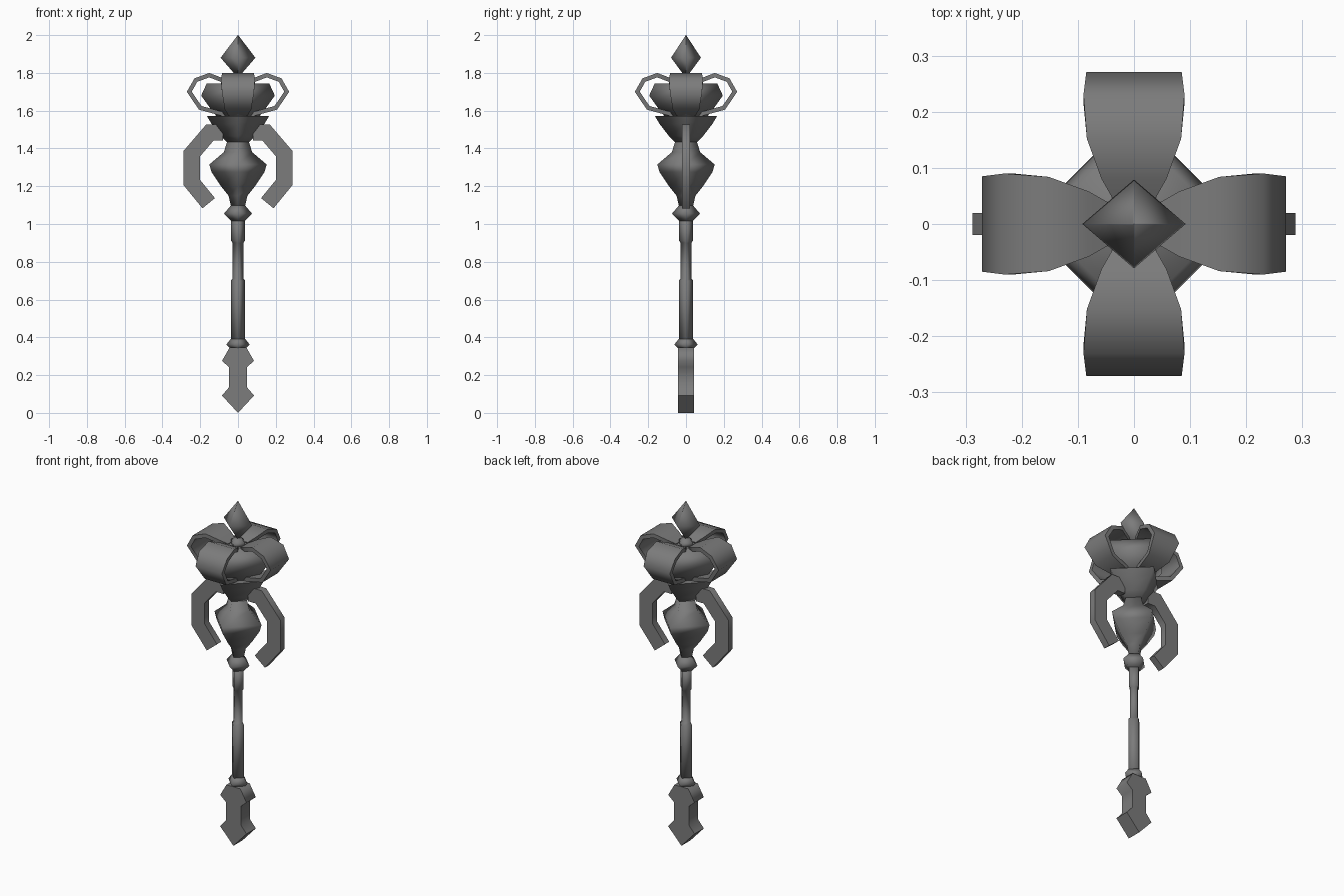
import bpy, bmesh, math
from mathutils import Vector, Matrix

if "Cube" in bpy.data.objects:
    bpy.data.objects.remove(bpy.data.objects["Cube"])

metal = bpy.data.materials.new("grey metal")
metal.diffuse_color = (0.2, 0.2, 0.2, 1)
metal.use_nodes = True
metal.node_tree.nodes["Principled BSDF"].inputs["Base Color"].default_value = metal.diffuse_color


def finish(name, bm, angle=95):
    bmesh.ops.remove_doubles(bm, verts=bm.verts, dist=1e-5)
    bmesh.ops.recalc_face_normals(bm, faces=bm.faces)
    mesh = bpy.data.meshes.new(name)
    bm.to_mesh(mesh)
    bm.free()
    mesh.materials.append(metal)
    ob = bpy.data.objects.new(name, mesh)
    bpy.context.collection.objects.link(ob)
    bpy.ops.object.select_all(action='DESELECT')
    ob.select_set(True)
    bpy.context.view_layer.objects.active = ob
    bpy.ops.object.shade_smooth_by_angle(angle=math.radians(angle))
    return ob


def skin(bm, rings):
    """Join rings of points into a closed skin."""
    rows = [[bm.verts.new(p) for p in r] for r in rings]
    n = len(rows[0])
    for a, b in zip(rows, rows[1:]):
        for i in range(n):
            j = (i + 1) % n
            bm.faces.new((a[i], a[j], b[j], b[i]))
    bm.faces.new(rows[0][::-1])
    bm.faces.new(rows[-1])


def turned(name, profile, ysc=1.0):
    """Four-sided turned part with its corners on the axes: (radius, z)."""
    bm = bmesh.new()
    skin(bm, [[(r, 0, z), (0, r * ysc, z), (-r, 0, z), (0, -r * ysc, z)]
              for r, z in profile])
    return finish(name, bm)


def band(name, path, thick, turn):
    """Flat band along (radius, z, half width), turned around z."""
    pts = [Vector((p[0], p[1])) for p in path]
    rings = []
    for i, p in enumerate(pts):
        dirs = []
        if i > 0:
            dirs.append((p - pts[i - 1]).normalized())
        if i < len(pts) - 1:
            dirs.append((pts[i + 1] - p).normalized())
        t = sum(dirs, Vector((0, 0))).normalized()
        n = Vector((-t.y, t.x)) * (thick / 2 / max(0.5, t.dot(dirs[0])))
        w = path[i][2]
        a, b = p + n, p - n
        rings.append([(a.x, -w, a.y), (a.x, w, a.y), (b.x, w, b.y), (b.x, -w, b.y)])
    bm = bmesh.new()
    skin(bm, rings)
    bmesh.ops.transform(bm, matrix=Matrix.Rotation(turn, 4, 'Z'), verts=bm.verts)
    return finish(name, bm, 80)


# Shaft, knobs and body
turned("shaft", [(.038, .345), (.038, .70), (.028, .71), (.028, .90),
                 (.036, .91), (.036, 1.03)])
turned("lower_knob", [(.036, .335), (.062, .362), (.036, .395)])
turned("upper_knob", [(.035, 1.015), (.074, 1.055), (.036, 1.10)])
turned("body", [(.036, 1.09), (.05, 1.15), (.09, 1.20), (.14, 1.275), (.152, 1.315),
                (.075, 1.38), (.056, 1.44)])

# Flower head
turned("cup", [(.055, 1.43), (.09, 1.465), (.14, 1.53), (.165, 1.572)])
turned("bulb", [(.11, 1.565), (.145, 1.61), (.195, 1.68), (.165, 1.745)])
turned("collar", [(.045, 1.74), (.045, 1.765), (.02, 1.785)])
turned("gem", [(.001, 1.775), (.092, 1.88), (.001, 2.0)], .86)

petal = [(.03, 1.575, .04), (.08, 1.582, .048), (.20, 1.615, .07), (.258, 1.70, .085),
         (.223, 1.762, .09), (.152, 1.788, .084), (.085, 1.762, .058), (.045, 1.742, .035)]
for k in range(4):
    band(f"petal_{k + 1}", petal, .022, k * math.pi / 2)

# Side arms
arm = [(.08, 1.485, .02), (.148, 1.485, .02), (.245, 1.372, .02),
       (.245, 1.22, .02), (.155, 1.11, .02)]
for side, turn in (("right", 0), ("left", math.pi)):
    band(f"{side}_arm", arm, .085, turn)

# Pommel: flat plate with a stepped, pointed outline
half = [(.045, .345), (.085, .275), (.048, .243), (.048, .135), (.085, .092)]
outline = half + [(0, 0)] + [(-x, z) for x, z in reversed(half)]
bm = bmesh.new()
skin(bm, [[(x, y, z) for x, z in outline] for y in (-.043, .043)])
finish("pommel", bm, 80)
